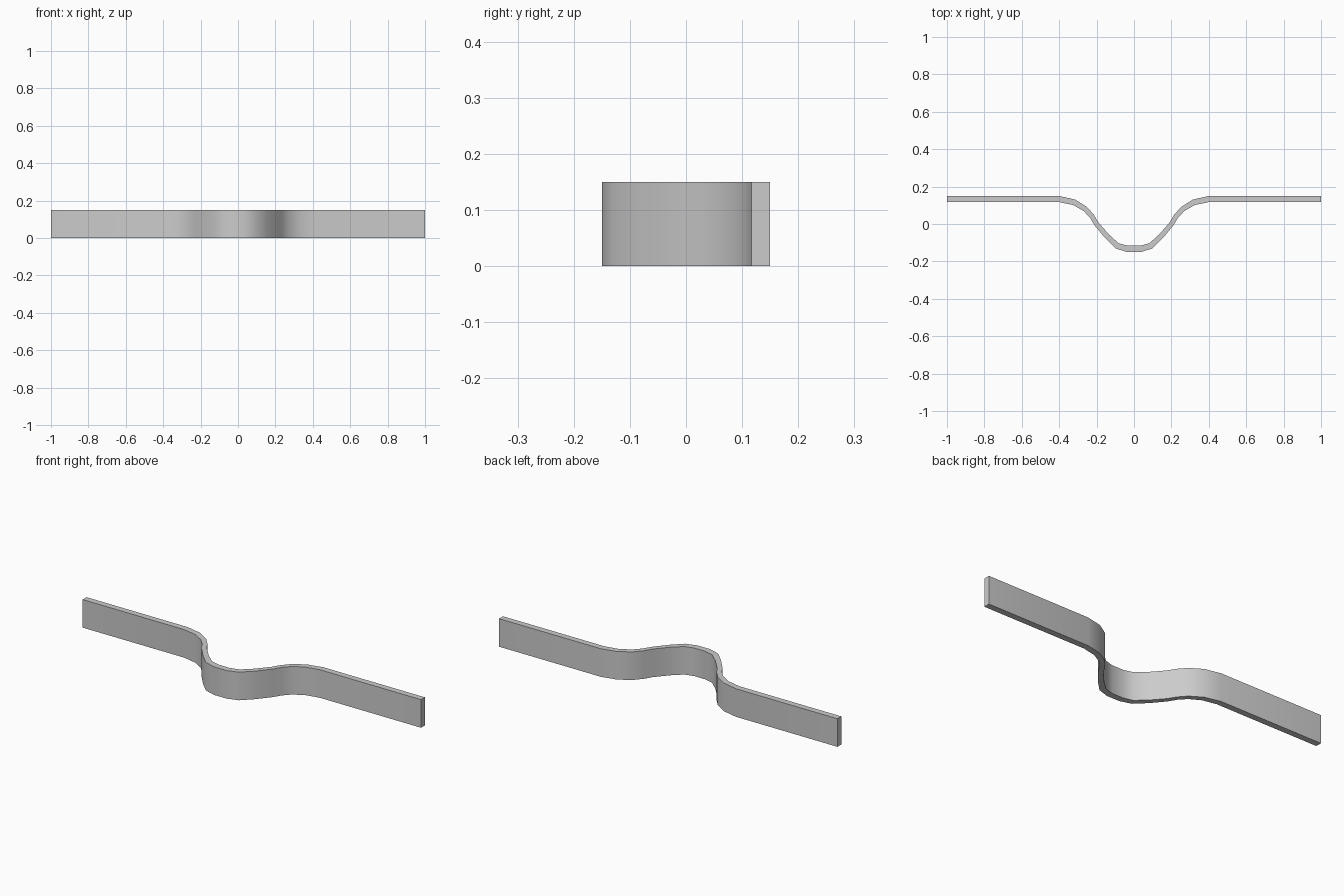
import bpy, bmesh
from mathutils import Vector

if "Cube" in bpy.data.objects:
    bpy.data.objects.remove(bpy.data.objects["Cube"])

HEIGHT = 0.15

# Half of the centre line, from the dip outwards, with strip thickness
half = [(0.035, -0.133, .034), (0.09, -0.117, .032), (0.145, -0.065, .028), (0.2, 0.0, .026),
        (0.225, 0.041, .026), (0.26, 0.08, .028), (0.32, 0.116, .031),
        (0.40, 0.1335, .033), (1.0, 0.1335, .033)]
path = [(-x, y, t) for x, y, t in reversed(half)] + half

# Offset the centre line to both sides
left, right = [], []
for i, (x, y, t) in enumerate(path):
    a = Vector(path[max(i - 1, 0)][:2])
    b = Vector(path[min(i + 1, len(path) - 1)][:2])
    p = Vector((x, y))
    d1, d2 = (p - a).normalized(), (b - p).normalized()
    d = (d1 + d2).normalized()
    if x in (-1.0, 1.0) or abs(x) == 0.4:
        d = Vector((1, 0))
    n = Vector((-d.y, d.x)) * t / 2
    left.append(p + n)
    right.append(p - n)

# Wavy strip standing on edge
bm = bmesh.new()
rings = [[bm.verts.new((q.x, q.y, z)) for q, z in ((l, 0), (r, 0), (r, HEIGHT), (l, HEIGHT))]
         for l, r in zip(left, right)]
for a, b in zip(rings, rings[1:]):
    for k in range(4):
        bm.faces.new((a[k], a[(k + 1) % 4], b[(k + 1) % 4], b[k]))
bm.faces.new(rings[0])
bm.faces.new(rings[-1])
bmesh.ops.recalc_face_normals(bm, faces=bm.faces)
mesh = bpy.data.meshes.new("wavy_strip")
bm.to_mesh(mesh)
bm.free()
strip = bpy.data.objects.new("wavy_strip", mesh)
bpy.context.collection.objects.link(strip)
bpy.context.view_layer.objects.active = strip
strip.select_set(True)
bpy.ops.object.shade_smooth_by_angle(angle=0.6)
